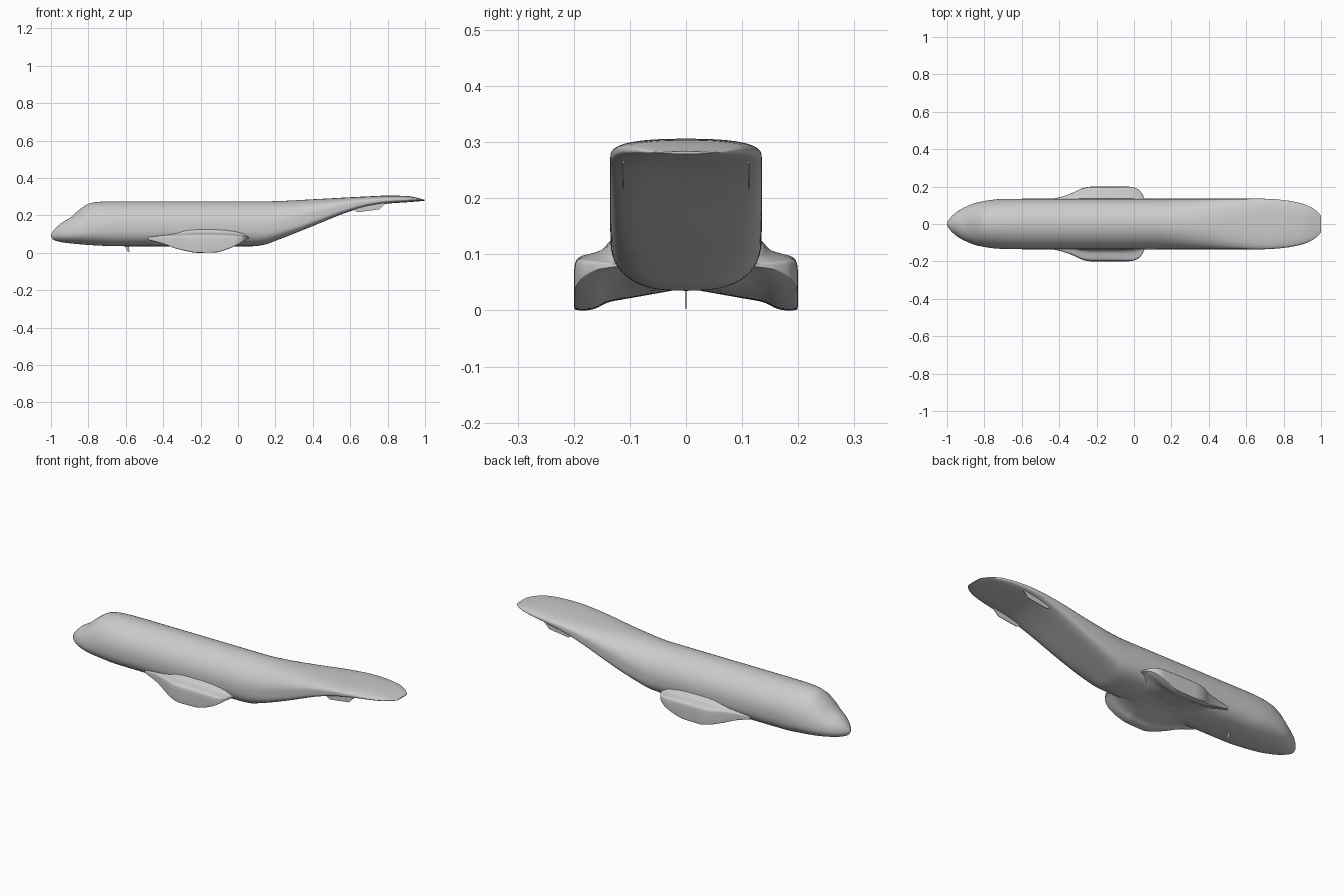
import bpy, bmesh, math

if "Cube" in bpy.data.objects:
    bpy.data.objects.remove(bpy.data.objects["Cube"])


def sample(stations, x):
    """Smooth, overshoot-limited interpolation of a station table."""
    n = len(stations)
    i = max(k for k in range(n - 1) if k == 0 or stations[k][0] <= x)
    a, b = stations[i], stations[i + 1]
    h = b[0] - a[0]
    t = (x - a[0]) / h
    out = []

    def slope(k, j):
        return (stations[k + 1][j] - stations[k][j]) / (stations[k + 1][0] - stations[k][0])

    def tangent(k, j):
        if k == 0:
            return slope(0, j)
        if k == n - 1:
            return slope(n - 2, j)
        p, q = slope(k - 1, j), slope(k, j)
        return 2 * p * q / (p + q) if p * q > 0 else 0

    for j in range(1, len(a)):
        m0, m1 = tangent(i, j) * h, tangent(i + 1, j) * h
        out.append((2*t**3 - 3*t*t + 1) * a[j] + (t**3 - 2*t*t + t) * m0
                   + (3*t*t - 2*t**3) * b[j] + (t**3 - t*t) * m1)
    return out


def dense(stations, sub):
    xs = [a[0] + (b[0] - a[0]) * k / sub
          for a, b in zip(stations, stations[1:]) for k in range(sub)]
    return xs + [stations[-1][0]]


def skin(name, rings, closed=True, caps=True, angle=35):
    """Skin a list of point rings into one object."""
    bm = bmesh.new()
    vs = [[bm.verts.new(p) for p in r] for r in rings]
    n = len(vs[0])
    for r, s in zip(vs, vs[1:]):
        for k in range(n if closed else n - 1):
            l = (k + 1) % n
            bm.faces.new((r[k], r[l], s[l], s[k]))
    if caps:
        bm.faces.new(vs[0])
        bm.faces.new(vs[-1])
    bmesh.ops.recalc_face_normals(bm, faces=bm.faces)
    me = bpy.data.meshes.new(name)
    bm.to_mesh(me)
    bm.free()
    ob = bpy.data.objects.new(name, me)
    bpy.context.collection.objects.link(ob)
    bpy.ops.object.select_all(action='DESELECT')
    ob.select_set(True)
    bpy.context.view_layer.objects.active = ob
    bpy.ops.object.shade_smooth_by_angle(angle=math.radians(angle))
    return ob


# Fuselage stations: x, bottom, widest height, top, half width, lower and upper roundness
HULL = [
    (-1.0, .086, .092, .098, .005, 2, 2),
    (-.99, .072, .093, .114, .023, 2, 2),
    (-.97, .063, .095, .137, .046, 2, 2),
    (-.94, .056, .098, .162, .070, 2.1, 2),
    (-.90, .051, .104, .186, .092, 2.2, 2),
    (-.85, .046, .112, .228, .112, 2.3, 2),
    (-.80, .042, .122, .262, .123, 2.4, 2),
    (-.75, .039, .130, .272, .130, 2.5, 2),
    (-.68, .036, .137, .275, .134, 2.7, 2),
    (-.60, .035, .140, .275, .135, 2.7, 2),
    (.08, .035, .140, .275, .135, 2.7, 2),
    (.14, .043, .142, .275, .135, 3, 2),
    (.20, .064, .150, .276, .135, 3.5, 2.05),
    (.40, .143, .203, .286, .135, 5, 2.3),
    (.60, .222, .257, .297, .135, 5, 2.7),
    (.70, .249, .273, .302, .135, 4, 2.7),
    (.80, .263, .281, .306, .128, 3, 2.5),
    (.90, .270, .284, .304, .109, 2.5, 2.5),
    (.95, .274, .284, .296, .088, 2.5, 2.5),
    (.985, .277, .282, .287, .062, 2.5, 2.5),
    (1.0, .279, .281, .283, .042, 2.5, 2.5),
]


def hull_point(x, ang, off=0):
    zb, zc, zt, w, nb, nt = sample(HULL, x)
    c, s = math.cos(ang), math.sin(ang)
    n, h = (nt, zt - zc) if s >= 0 else (nb, zc - zb)
    return (x, (w + off) * math.copysign(abs(c) ** (2 / n), c),
            zc + (h + off) * math.copysign(abs(s) ** (2 / n), s))


N = 96
skin("fuselage", [[hull_point(x, 2 * math.pi * k / N) for k in range(N)]
                  for x in dense(HULL, 4)])


def hull_panel(name, x0, x1, a0, a1):
    """Thin panel lying on the fuselage skin, angles in degrees."""
    skin(name, [[hull_point(x0 + (x1 - x0) * i / 8,
                            math.radians(a0 + (a1 - a0) * j / 16), .001)
                 for j in range(17)] for i in range(9)], False, False)


# Doors and cockpit windows
hull_panel("rear_door", .05, .12, 180 + 33, 180 - 45)
hull_panel("front_door", -.74, -.69, -32, 30)
for side, base, sgn in (("left", 0, 1), ("right", 180, -1)):
    hull_panel("windscreen_" + side, -.885, -.83, base + sgn * 58, base + sgn * 87)
    hull_panel("cockpit_window_" + side, -.86, -.80, base + sgn * 32, base + sgn * 54)

# Wheel sponsons: x, outer half width, bottom, shoulder height, top fillet rise
SPONSON = [
    (-.48, .128, .070, .085, .000),
    (-.40, .143, .048, .092, .014),
    (-.33, .166, .022, .095, .022),
    (-.27, .193, .008, .098, .025),
    (-.22, .200, .000, .100, .025),
    (-.12, .200, .002, .100, .025),
    (-.07, .200, .014, .098, .024),
    (-.02, .199, .034, .095, .020),
    (.02, .187, .056, .091, .015),
    (.045, .160, .072, .087, .010),
    (.06, .125, .078, .083, .000),
]


def sponson_ring(x):
    yo, zb, zt, f = sample(SPONSON, x)
    h = zt - zb

    def y(t):
        return .1 + (yo - .1) * t

    pts = [(.02, max(.036, zb)), (y(.1), zb + h * .2), (y(.4), zb + h * .15),
           (y(.66), zb), (y(.97), zb), (yo, zb + h * .04), (yo, zb + h * .72),
           (y(.95), zt - h * .05), (y(.7), zt + f * .05), (y(.48), zt + f * .3),
           (y(.36), zt + f), (.1, zt + f * 1.6)]
    # Corner rounding
    for _ in range(2):
        new = [pts[0]]
        for p, q in zip(pts, pts[1:]):
            new += [tuple(.75 * a + .25 * b for a, b in zip(p, q)),
                    tuple(.25 * a + .75 * b for a, b in zip(p, q))]
        pts = new + [pts[-1]]
    return [(x, a, b) for a, b in pts]


def mirror_y(ob):
    m = ob.modifiers.new("mirror", 'MIRROR')
    m.use_axis = (False, True, False)
    m.use_mirror_merge = False


mirror_y(skin("wheel_sponson", [sponson_ring(x) for x in dense(SPONSON, 5)]))


def blade(name, outline, y, thick):
    """Thin vertical plate with an x-z outline."""
    return skin(name, [[(a, y + d, b) for a, b in outline] for d in (-thick, thick)])


# Tail strakes and belly antenna
mirror_y(blade("tail_strake", [(.61, .235), (.64, .217), (.755, .232), (.785, .262),
                               (.78, .275), (.63, .26)], .112, .0015))
blade("belly_antenna", [(-.605, .04), (-.588, .003), (-.581, .003), (-.583, .04)], 0, .0015)
